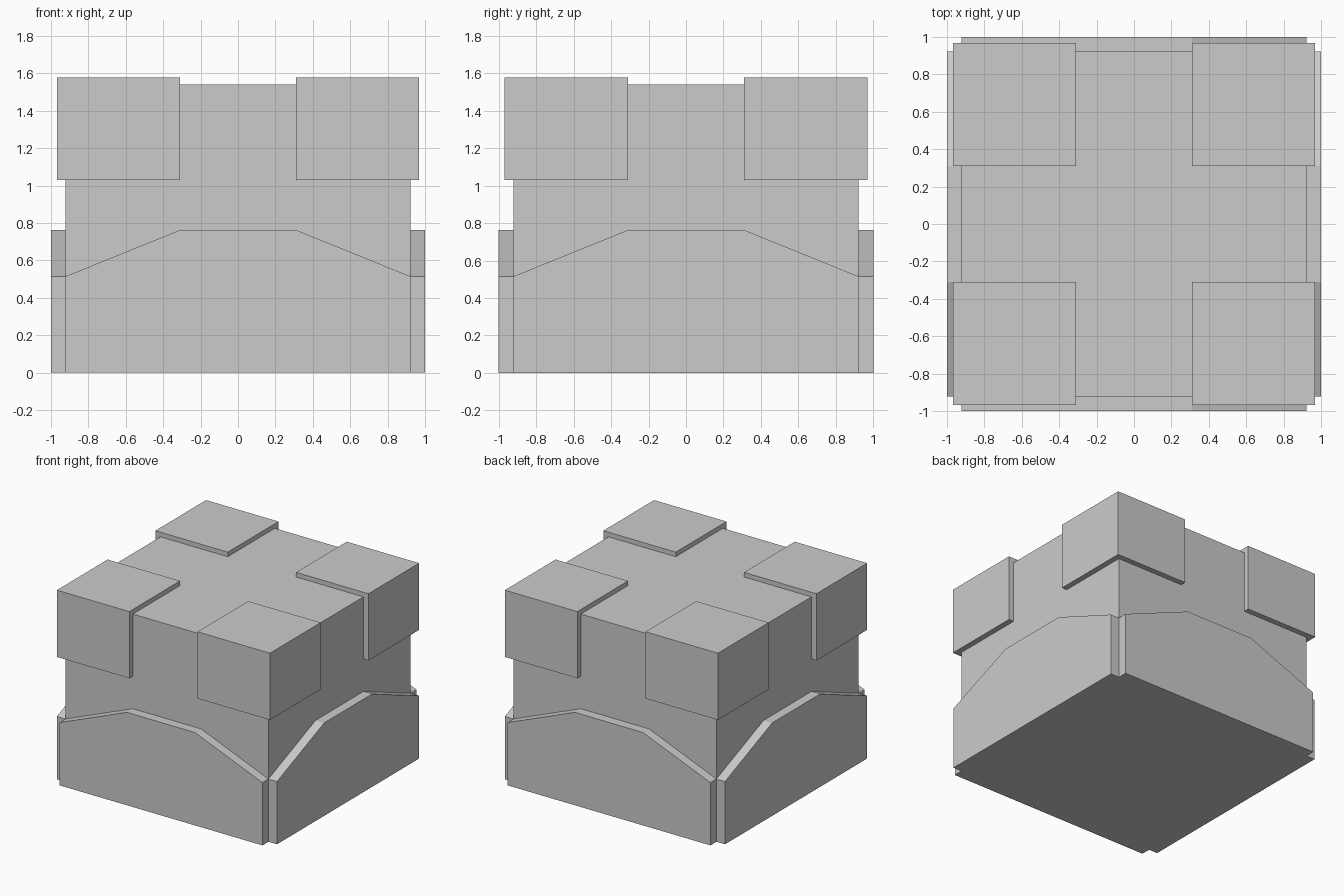
import bpy
import bmesh
from math import pi
from mathutils import Matrix

if "Cube" in bpy.data.objects:
    bpy.data.objects.remove(bpy.data.objects["Cube"])


def add_object(name, bm):
    bmesh.ops.recalc_face_normals(bm, faces=bm.faces[:])
    mesh = bpy.data.meshes.new(name)
    bm.to_mesh(mesh)
    bm.free()
    obj = bpy.data.objects.new(name, mesh)
    bpy.context.collection.objects.link(obj)
    return obj


def box(name, lo, hi):
    bm = bmesh.new()
    size = [b - a for a, b in zip(lo, hi)]
    mid = [(a + b) / 2 for a, b in zip(lo, hi)]
    bmesh.ops.create_cube(bm, size=1, matrix=Matrix.Translation(mid) @ Matrix.Diagonal((*size, 1)))
    return add_object(name, bm)


def side_plate(name, angle):
    # Arched-top profile on the front face, extruded inward to the body
    profile = [(-0.922, 0), (0.922, 0), (0.922, 0.515), (0.31, 0.763), (-0.31, 0.763), (-0.922, 0.515)]
    bm = bmesh.new()
    face = bm.faces.new([bm.verts.new((x, -1.0, z)) for x, z in profile])
    ext = bmesh.ops.extrude_face_region(bm, geom=[face], use_keep_orig=True)
    verts = [v for v in ext["geom"] if isinstance(v, bmesh.types.BMVert)]
    bmesh.ops.translate(bm, verts=verts, vec=(0, 0.078, 0))
    bmesh.ops.rotate(bm, verts=bm.verts[:], cent=(0, 0, 0), matrix=Matrix.Rotation(angle, 3, 'Z'))
    return add_object(name, bm)


# Main body
box("crate_body", (-0.922, -0.922, 0), (0.922, 0.922, 1.54))

# Four raised corner blocks
for sx, lr in ((-1, "left"), (1, "right")):
    for sy, fb in ((-1, "front"), (1, "back")):
        xs = sorted((sx * 0.31, sx * 0.968))
        ys = sorted((sy * 0.31, sy * 0.968))
        box(f"corner_block_{fb}_{lr}", (xs[0], ys[0], 1.03), (xs[1], ys[1], 1.578))

# Four lower armour plates
for i, side in enumerate(("front", "right", "back", "left")):
    side_plate(f"lower_plate_{side}", i * pi / 2)
